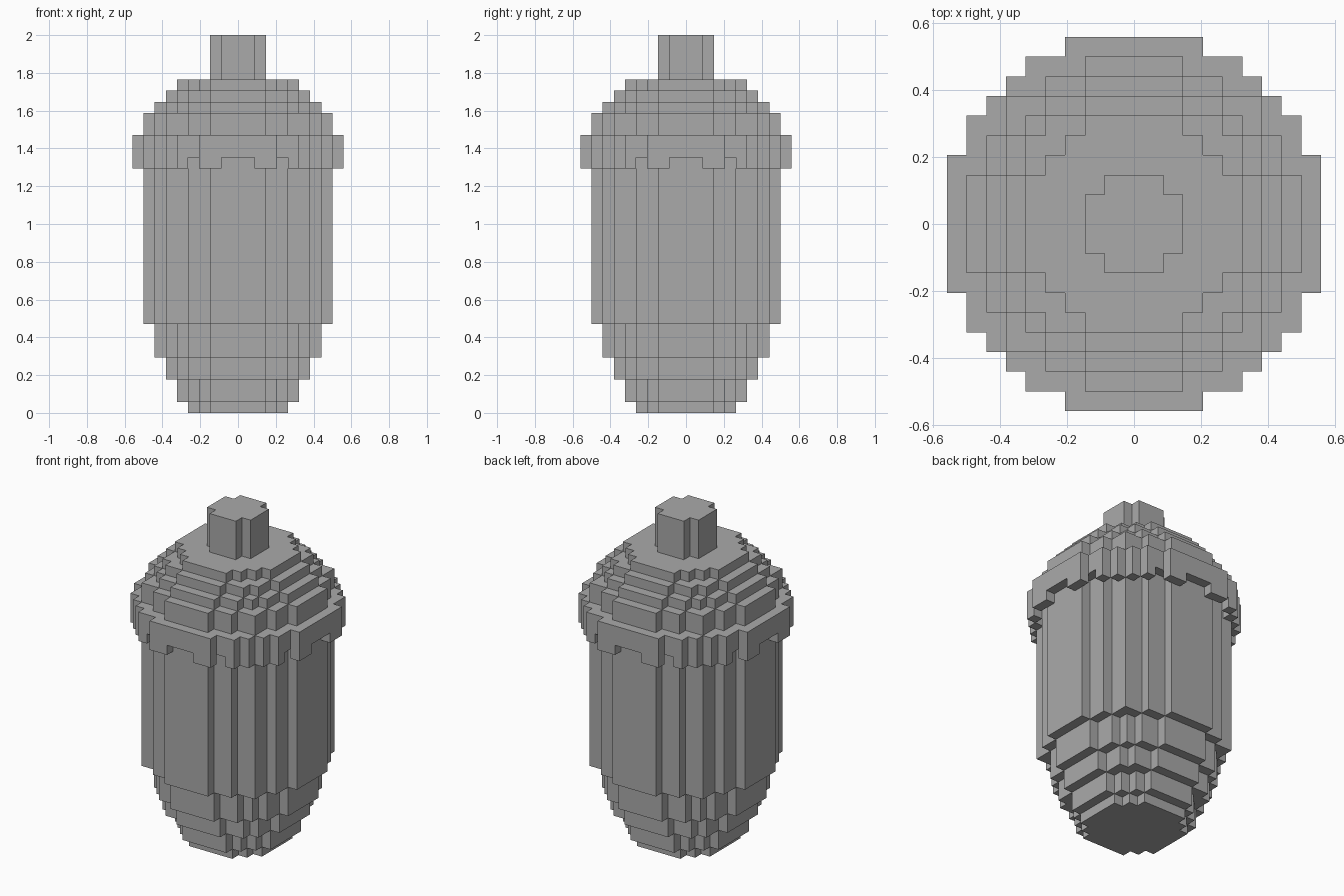
import bpy
import bmesh
import math

cube = bpy.data.objects.get("Cube")
if cube:
    bpy.data.objects.remove(cube, do_unlink=True)

UNIT = 2 / 34  # edge of one block

grey = bpy.data.materials.new("plain_grey")
grey.use_nodes = True
GREY = (0.40, 0.40, 0.40, 1)
grey.diffuse_color = GREY
bsdf = next(n for n in grey.node_tree.nodes if n.type == 'BSDF_PRINCIPLED')
bsdf.inputs["Base Color"].default_value = GREY
bsdf.inputs["Roughness"].default_value = 0.8


def disc_outline(n):
    """Stepped outline of a blocky disc that is 2n + 1 blocks wide."""
    right = []
    for j in range(-n, n + 1):
        w = math.floor(math.sqrt((n + 0.5) ** 2 - j * j)) + 0.5
        right += [(w, j - 0.5), (w, j + 0.5)]
    ring = right + [(-x, y) for x, y in reversed(right)]
    # keep only true corners
    corners = []
    for k, (x, y) in enumerate(ring):
        (px, py), (nx, ny) = ring[k - 1], ring[(k + 1) % len(ring)]
        if (x, y) != (px, py) and abs((x - px) * (ny - y) - (y - py) * (nx - x)) > 0 \
                or (x, y) == (nx, ny):
            corners.append((x, y))
    return list(dict.fromkeys(corners))


def add_prism(bm, outline, z0, z1):
    low = [bm.verts.new((x * UNIT, y * UNIT, z0 * UNIT)) for x, y in outline]
    high = [bm.verts.new((x * UNIT, y * UNIT, z1 * UNIT)) for x, y in outline]
    bm.faces.new(list(reversed(low)))
    bm.faces.new(high)
    for k in range(len(low)):
        m = (k + 1) % len(low)
        bm.faces.new((low[k], low[m], high[m], high[k]))


def finish(name, bm):
    bmesh.ops.recalc_face_normals(bm, faces=bm.faces)
    mesh = bpy.data.meshes.new(name)
    bm.to_mesh(mesh)
    bm.free()
    mesh.materials.append(grey)
    obj = bpy.data.objects.new(name, mesh)
    bpy.context.collection.objects.link(obj)


def stacked_discs(name, layers):
    bm = bmesh.new()
    for n, z0, z1 in layers:
        add_prism(bm, disc_outline(n), z0, z1)
    finish(name, bm)


# Nut, cap and stem: (disc size, bottom, top) in blocks
stacked_discs("nut", [(4, 0, 1), (5, 1, 3), (6, 3, 5), (7, 5, 8), (8, 8, 23)])
stacked_discs("cap", [(9, 23, 25), (8, 25, 27), (7, 27, 28), (6, 28, 29), (5, 29, 30)])
stacked_discs("stem", [(2, 30, 34)])

# Teeth hanging under the cap's rim, repeated in every octant
bm = bmesh.new()
for x0, x1, y0 in [(1.5, 3.5, 8.5), (4.5, 5.5, 7.5), (5.5, 6.5, 6.5)]:
    box = [(x0, y0), (x1, y0), (x1, y0 + 1), (x0, y0 + 1)]
    for sx in (-1, 1):
        for sy in (-1, 1):
            add_prism(bm, [(sx * x, sy * y) for x, y in box], 22, 23)
            add_prism(bm, [(sx * y, sy * x) for x, y in box], 22, 23)
finish("rim_teeth", bm)
